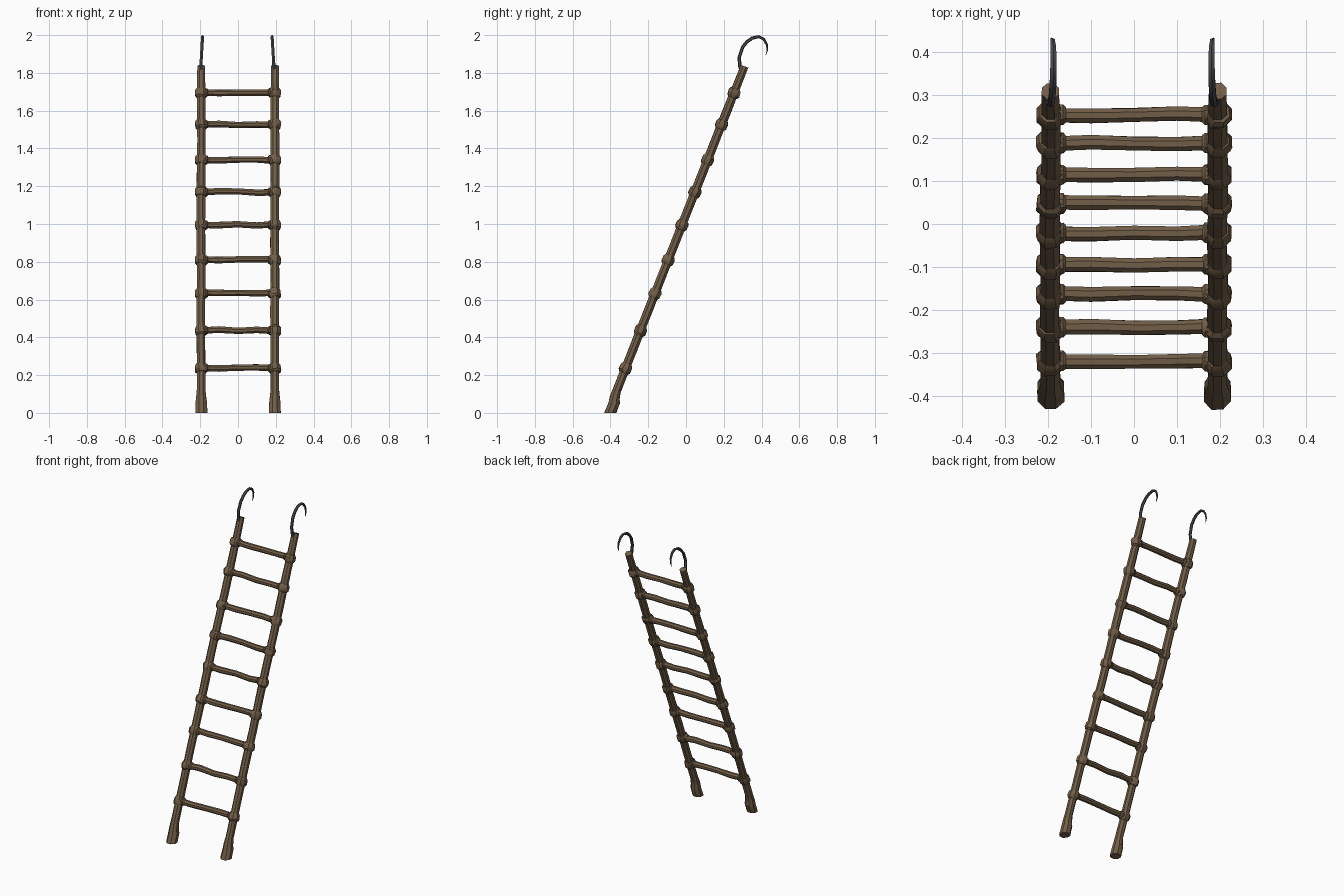
import bpy, bmesh, math, random
from mathutils import Vector

if "Cube" in bpy.data.objects:
    bpy.data.objects.remove(bpy.data.objects["Cube"])

random.seed(4)
RAIL_X = 0.195
SLOPE = 0.394                      # lean of the ladder, y per z
AXIS = Vector((0, SLOPE, 1)).normalized()
RUNG_Z = [0.237, 0.437, 0.633, 0.81, 0.995, 1.17, 1.34, 1.528, 1.695]


def rail_point(side, z, offset=0.0):
    return Vector((side * RAIL_X, -0.413 + SLOPE * z + offset, z))


def material(name, color):
    m = bpy.data.materials.new(name)
    m.diffuse_color = (*color, 1)
    m.use_nodes = True
    m.node_tree.nodes["Principled BSDF"].inputs["Base Color"].default_value = m.diffuse_color
    return m


wood = material("brown wood", (0.168, 0.112, 0.064))
metal = material("dark iron", (0.075, 0.075, 0.082))


def tube(name, points, radii, sides, mat, normals=None, jitter=0.0, angle=35):
    """Skin rings of the given radii along a path."""
    bm = bmesh.new()
    pts = [Vector(p) for p in points]
    rings = []
    for i, p in enumerate(pts):
        d = pts[min(i + 1, len(pts) - 1)] - pts[max(i - 1, 0)]
        if normals and normals[i]:
            d = Vector(normals[i])
        d.normalize()
        ref = Vector((1, 0, 0)) if abs(d.x) < 0.8 else Vector((0, 0, 1))
        v = d.cross(ref).normalized()
        u = v.cross(d)
        ring = []
        for k in range(sides):
            a = 2 * math.pi * (k + 0.5) / sides
            r = radii[i] * (1 + random.uniform(-jitter, jitter))
            ring.append(bm.verts.new(p + r * (math.cos(a) * u + math.sin(a) * v)))
        rings.append(ring)
    for a, b in zip(rings, rings[1:]):
        for k in range(sides):
            n = (k + 1) % sides
            bm.faces.new((a[k], a[n], b[n], b[k]))
    bm.faces.new(rings[0][::-1])
    bm.faces.new(rings[-1])
    bmesh.ops.recalc_face_normals(bm, faces=bm.faces)
    mesh = bpy.data.meshes.new(name)
    bm.to_mesh(mesh)
    bm.free()
    mesh.materials.append(mat)
    ob = bpy.data.objects.new(name, mesh)
    bpy.context.collection.objects.link(ob)
    bpy.context.view_layer.objects.active = ob
    ob.select_set(True)
    bpy.ops.object.shade_smooth_by_angle(angle=math.radians(angle))
    ob.select_set(False)
    return ob


for side, label in ((-1, "left"), (1, "right")):
    # Leaning pole with a swollen foot, cut level at the ground
    zs = [0, 0.055, 0.08, 0.12, 0.34, 0.54, 0.72, 0.9, 1.08, 1.26, 1.43, 1.61, 1.835]
    rs = [0.034, 0.033, 0.029, 0.024] + [0.0245] * 8 + [0.022]
    pts = [rail_point(side, z, 0.012 if z < 0.06 else 0.004 if z < 0.1 else 0) for z in zs]
    for p in pts[4:-1]:
        p.x += random.uniform(-0.002, 0.002)
    tube(label + "_rail", pts, rs, 8, wood, [(0, 0, 1)] * 2 + [AXIS] * 11, 0.05)

    # Bindings around the pole and sleeves where each rung meets it
    for i, z in enumerate(RUNG_Z):
        c = rail_point(side, z)
        tilt = (AXIS + Vector((random.uniform(-.15, .15), random.uniform(-.15, .15), 0))).normalized()
        steps = [-0.027, -0.016, 0.010, 0.024]
        tube(f"{label}_binding_{i + 1}", [c + tilt * s for s in steps],
             [0.026, 0.034, 0.0345, 0.026], 8, wood, [tilt] * 4, 0.05)
        tube(f"{label}_sleeve_{i + 1}",
             [c + Vector((-side * s, 0, 0)) for s in (0, 0.03, 0.037)],
             [0.025, 0.025, 0.018], 8, wood, None, 0.05)

    # Iron hook tapering to a point
    path = [(0.298, 1.80), (0.286, 1.835), (0.281, 1.88), (0.299, 1.935), (0.323, 1.965),
            (0.350, 1.984), (0.386, 1.992), (0.412, 1.978), (0.428, 1.95),
            (0.431, 1.92), (0.422, 1.895)]
    rad = [0.010, 0.010, 0.009, 0.009, 0.009, 0.009, 0.008, 0.0075, 0.006, 0.004, 0.001]
    tube(label + "_hook",
         [(side * (0.193 if side < 0 else 0.186) + 0.006 * (z - 1.9) / 0.1 * -side, y, z)
          for y, z in path], rad, 6, metal, None, 0, 45)

# Slightly uneven rungs
for i, z in enumerate(RUNG_Z):
    c = rail_point(0, z)
    xs = [-0.19, -0.1, 0, 0.1, 0.19]
    pts = [c + Vector((x, random.uniform(-.003, .003), random.uniform(-.004, .004)))
           for x in xs]
    tube(f"rung_{i + 1}", pts, [0.018, 0.0185, 0.0175, 0.018, 0.0185], 8, wood, [(1, 0, 0)] * 5, 0.06)
